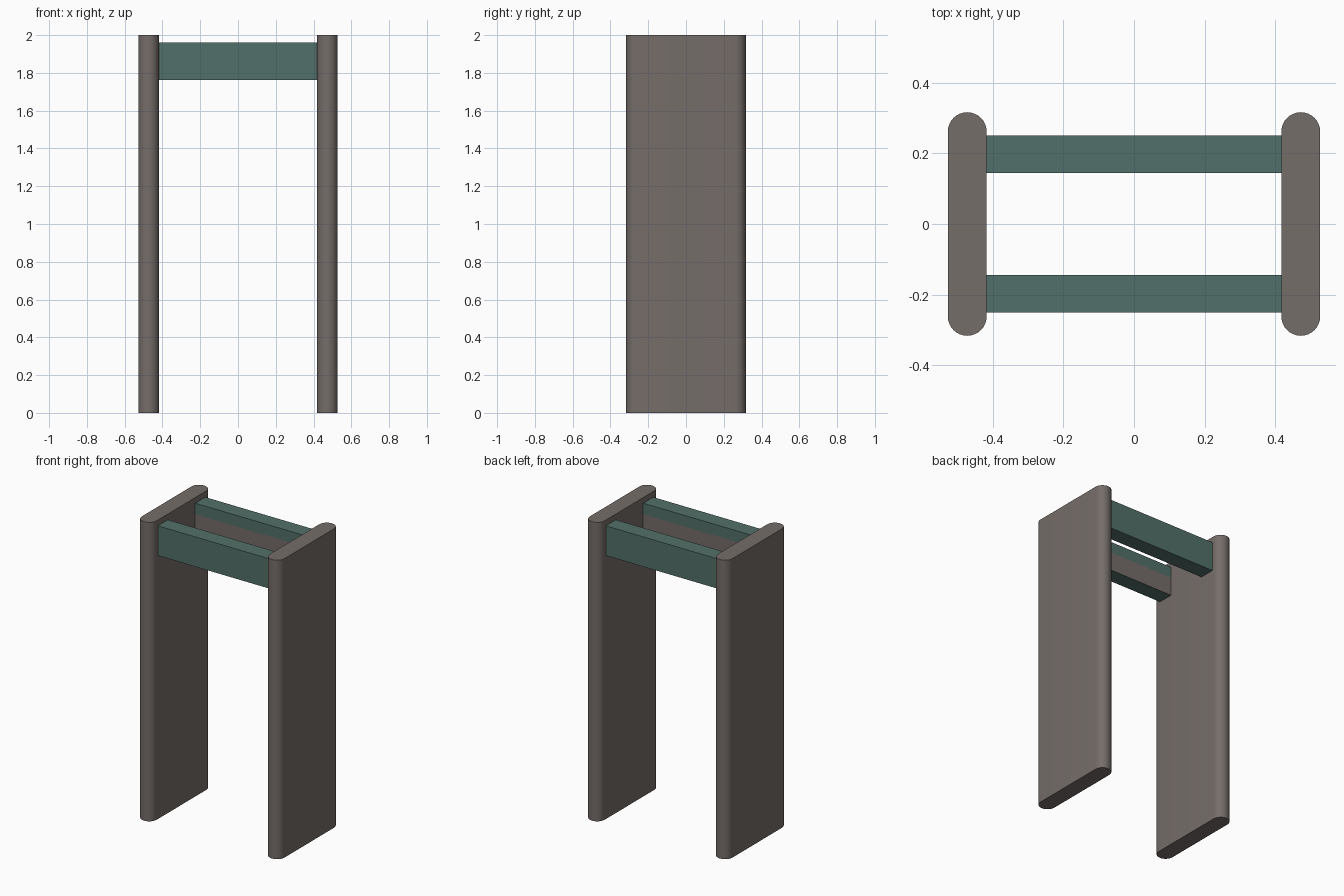
import bpy, bmesh, math

if "Cube" in bpy.data.objects:
    bpy.data.objects.remove(bpy.data.objects["Cube"])

def material(name, rgb):
    m = bpy.data.materials.new(name)
    m.diffuse_color = (*rgb, 1)
    m.use_nodes = True
    m.node_tree.nodes["Principled BSDF"].inputs["Base Color"].default_value = m.diffuse_color
    return m

GREY = material("warm grey", (0.178, 0.153, 0.143))
GREEN = material("muted green", (0.085, 0.162, 0.144))

def add_object(name, bm, mats):
    bmesh.ops.recalc_face_normals(bm, faces=bm.faces[:])
    me = bpy.data.meshes.new(name)
    bm.to_mesh(me)
    bm.free()
    for m in mats:
        me.materials.append(m)
    ob = bpy.data.objects.new(name, me)
    bpy.context.collection.objects.link(ob)
    return ob

# Side panel: stadium outline extruded to full height
def side_panel(name, cx, radius=0.055, half_depth=0.317, height=2.0, steps=16):
    bm = bmesh.new()
    outline = []
    for end in (0, 1):
        cy = (half_depth - radius) * (1 - 2 * end)
        for i in range(steps + 1):
            a = math.pi * (end + i / steps)
            outline.append(bm.verts.new((cx + radius * math.cos(a), cy + radius * math.sin(a), 0)))
    base = bm.faces.new(outline)
    top = bmesh.ops.extrude_face_region(bm, geom=[base])["geom"]
    bmesh.ops.translate(bm, vec=(0, 0, height), verts=[v for v in top if isinstance(v, bmesh.types.BMVert)])
    ob = add_object(name, bm, [GREY])
    bpy.ops.object.select_all(action='DESELECT')
    ob.select_set(True)
    bpy.context.view_layer.objects.active = ob
    bpy.ops.object.shade_smooth_by_angle(angle=math.radians(35))

# Cross beam: box whose inward face has a grey lower band
def cross_beam(name, side, z0=1.763, z1=1.962, band_top=1.888):
    bm = bmesh.new()
    bmesh.ops.create_cube(bm, size=1)
    bmesh.ops.scale(bm, vec=(0.838, 0.106, z1 - z0), verts=bm.verts)
    bmesh.ops.translate(bm, vec=(0, side * 0.198, (z0 + z1) / 2), verts=bm.verts)
    bmesh.ops.bisect_plane(bm, geom=bm.verts[:] + bm.edges[:] + bm.faces[:],
                           plane_co=(0, 0, band_top), plane_no=(0, 0, 1))
    bm.normal_update()
    for f in bm.faces:
        inward = f.normal.y * side < -0.9
        f.material_index = int(inward and f.calc_center_median().z < band_top)
    add_object(name, bm, [GREEN, GREY])

side_panel("left_panel", -0.473)
side_panel("right_panel", 0.473)
cross_beam("front_beam", -1)
cross_beam("back_beam", 1)
